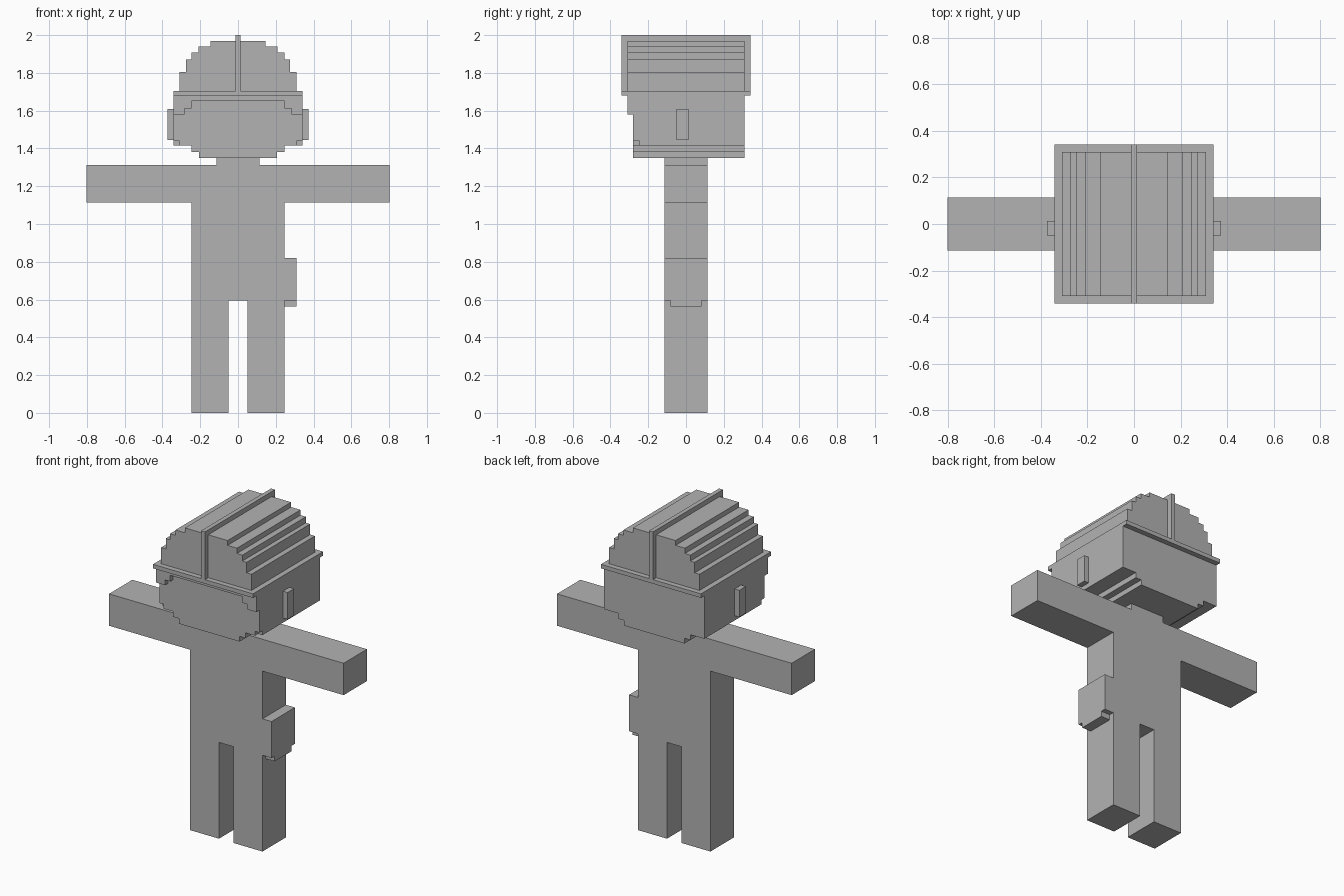
import bpy
import bmesh

if "Cube" in bpy.data.objects:
    bpy.data.objects.remove(bpy.data.objects["Cube"])

grey = bpy.data.materials.new("plain grey")
grey.diffuse_color = (0.45, 0.45, 0.45, 1.0)
grey.use_nodes = True
grey.node_tree.nodes["Principled BSDF"].inputs["Base Color"].default_value = grey.diffuse_color


def extrude(name, outline, y0, y1):
    """Extrude a closed (x, z) outline from y0 to y1."""
    bm = bmesh.new()
    face = bm.faces.new([bm.verts.new((x, y0, z)) for x, z in outline])
    grown = bmesh.ops.extrude_face_region(bm, geom=[face])["geom"]
    moved = [v for v in grown if isinstance(v, bmesh.types.BMVert)]
    bmesh.ops.translate(bm, verts=moved, vec=(0, y1 - y0, 0))
    bmesh.ops.recalc_face_normals(bm, faces=bm.faces)
    mesh = bpy.data.meshes.new(name)
    bm.to_mesh(mesh)
    bm.free()
    mesh.materials.append(grey)
    obj = bpy.data.objects.new(name, mesh)
    bpy.context.collection.objects.link(obj)
    return obj


def mirrored(half):
    """Complete a right-hand half outline with its left-hand mirror."""
    return half + [(-x, z) for x, z in reversed(half)]


def block(name, x0, x1, y0, y1, z0, z1):
    return extrude(name, [(x0, z0), (x1, z0), (x1, z1), (x0, z1)], y0, y1)


# Legs, torso, outstretched arms and neck share one silhouette
D = 0.114
extrude("body", mirrored([
    (0.05, 0.595), (0.05, 0), (0.247, 0), (0.247, 1.115), (0.802, 1.115),
    (0.802, 1.312), (0.115, 1.312), (0.115, 1.35)]), -D, D)

# Hip pouch with a narrower bottom
block("pouch", 0.247, 0.309, -D, D, 0.595, 0.82)
block("pouch_bottom", 0.247, 0.309, -0.083, 0.083, 0.562, 0.595)

# Head with a stepped chin
chin = [(0.207, 1.35), (0.207, 1.382), (0.247, 1.382), (0.247, 1.415)]
extrude("head", mirrored(chin + [(0.342, 1.415), (0.342, 1.68)]), -0.25, 0.31)
extrude("face", mirrored(chin + [
    (0.313, 1.415), (0.313, 1.442), (0.342, 1.442), (0.342, 1.68)]), -0.28, -0.25)

# Helmet brow framing the recessed face
extrude("brow", mirrored([
    (0.247, 1.65), (0.247, 1.612), (0.282, 1.612), (0.282, 1.58),
    (0.342, 1.58), (0.342, 1.68)]), -0.31, -0.28)

# Ear pieces
for side, label in ((1, "right"), (-1, "left")):
    x0, x1 = sorted((side * 0.342, side * 0.374))
    block(label + "_ear", x0, x1, -0.05, 0.013, 1.444, 1.61)

# Helmet rim, stepped dome and centre crest
block("helmet_rim", -0.342, 0.342, -0.342, 0.342, 1.68, 1.705)
dome = [(0.309, 1.705)]
for x, z, nx in ((0.309, 1.805, 0.276), (0.276, 1.87, 0.247),
                 (0.247, 1.907, 0.21), (0.21, 1.94, 0.146)):
    dome += [(x, z), (nx, z)]
dome.append((0.146, 1.97))
extrude("helmet_dome", mirrored(dome), -0.31, 0.31)
block("helmet_crest", -0.0135, 0.0135, -0.342, 0.342, 1.705, 2.0)
